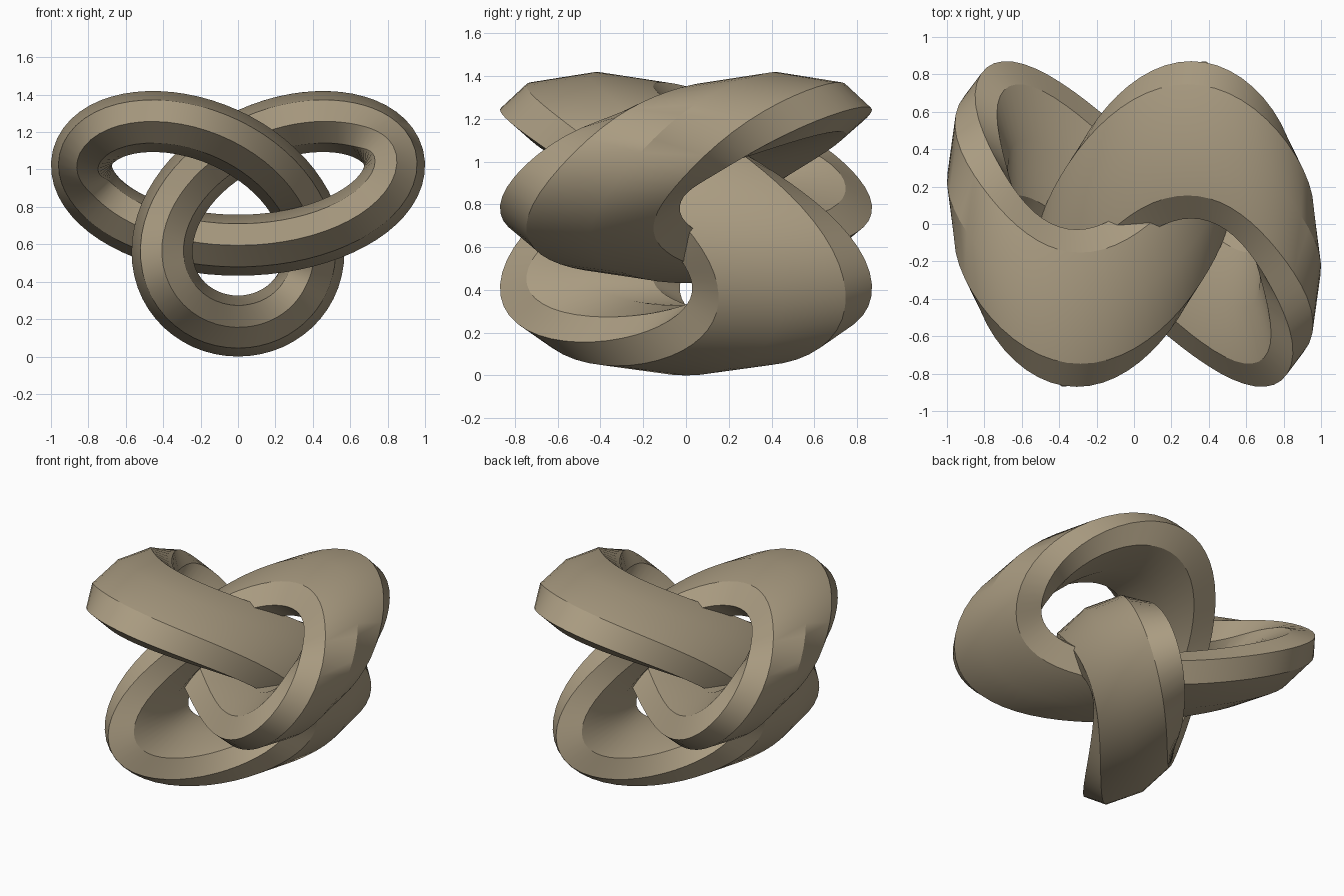
import bpy, bmesh, math
from mathutils import Vector

cube = bpy.data.objects.get("Cube")
if cube:
    bpy.data.objects.remove(cube)

SEGMENTS, SIDES = 128, 8
WIDE, TALL, DEEP = 0.306, 0.216, 0.45   # size of the knot path
RADIUS, STRETCH = 0.163, 2.58           # tube radius and its depth stretch
CENTRE = 3 * TALL + RADIUS


def path(t):
    """Trefoil path before the depth stretch."""
    return Vector((WIDE * (math.sin(t) + 2 * math.sin(2 * t)),
                   -DEEP / STRETCH * math.sin(3 * t),
                   CENTRE + TALL * (math.cos(t) - 2 * math.cos(2 * t))))


# Tan clay material
clay = bpy.data.materials.new("tan_clay")
clay.use_nodes = True
colour = (0.40, 0.33, 0.22, 1)
clay.diffuse_color = colour
clay.node_tree.nodes["Principled BSDF"].inputs["Base Color"].default_value = colour

# Octagonal tube swept round the knot, one ridge always facing front and back
bm = bmesh.new()
rings = []
for i in range(SEGMENTS):
    t = math.tau * i / SEGMENTS
    tangent = (path(t + 0.001) - path(t - 0.001)).normalized()
    normal = Vector((0, 1, 0)).cross(tangent).normalized()
    binormal = tangent.cross(normal)
    ring = []
    for k in range(SIDES):
        a = math.tau * k / SIDES
        p = path(t) + RADIUS * (normal * math.cos(a) + binormal * math.sin(a))
        p.y *= STRETCH
        ring.append(bm.verts.new(p))
    rings.append(ring)
for i in range(SEGMENTS):
    here, there = rings[i], rings[(i + 1) % SEGMENTS]
    for k in range(SIDES):
        n = (k + 1) % SIDES
        bm.faces.new((here[k], here[n], there[n], there[k]))
bmesh.ops.recalc_face_normals(bm, faces=bm.faces[:])

mesh = bpy.data.meshes.new("knot_band")
bm.to_mesh(mesh)
bm.free()
mesh.materials.append(clay)
knot = bpy.data.objects.new("knot_band", mesh)
bpy.context.collection.objects.link(knot)

# Smooth broad sides, crisp rims
bpy.ops.object.select_all(action="DESELECT")
knot.select_set(True)
bpy.context.view_layer.objects.active = knot
bpy.ops.object.shade_smooth_by_angle(angle=math.radians(30))
